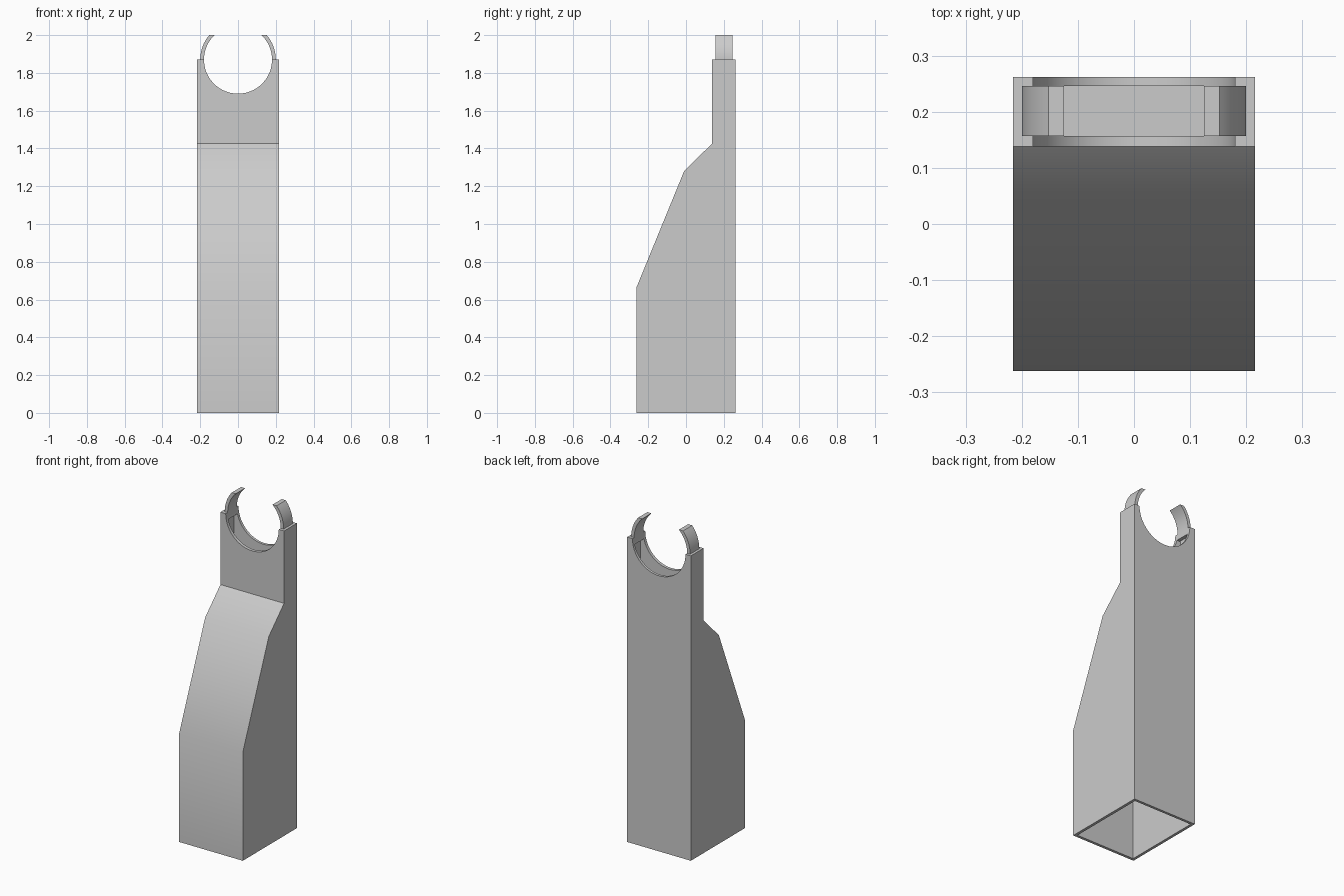
import bpy, bmesh, math
from mathutils import Vector

cube = bpy.data.objects.get("Cube")
if cube:
    bpy.data.objects.remove(cube, do_unlink=True)

HALF_W, WALL = 0.216, 0.017
HOLE_Z, HOLE_R, CLIP_R = 1.87, 0.18, 0.2

grey = bpy.data.materials.new("plain grey")
grey.use_nodes = True
grey.diffuse_color = (0.6, 0.6, 0.6, 1)
grey.node_tree.nodes["Principled BSDF"].inputs["Base Color"].default_value = (0.6, 0.6, 0.6, 1)


def prism(name, points, axis, lo, hi):
    """Extrude a flat outline along x (points are y, z) or y (points are x, z)."""
    bm = bmesh.new()
    place = (lambda a, b: (lo, a, b)) if axis == "x" else (lambda a, b: (a, lo, b))
    face = bm.faces.new([bm.verts.new(place(a, b)) for a, b in points])
    result = bmesh.ops.extrude_face_region(bm, geom=[face])
    moved = [v for v in result["geom"] if isinstance(v, bmesh.types.BMVert)]
    shift = Vector((hi - lo, 0, 0)) if axis == "x" else Vector((0, hi - lo, 0))
    bmesh.ops.translate(bm, verts=moved, vec=shift)
    bmesh.ops.recalc_face_normals(bm, faces=bm.faces)
    mesh = bpy.data.meshes.new(name)
    bm.to_mesh(mesh)
    bm.free()
    mesh.materials.append(grey)
    obj = bpy.data.objects.new(name, mesh)
    bpy.context.collection.objects.link(obj)
    return obj


def select(obj):
    bpy.ops.object.select_all(action="DESELECT")
    obj.select_set(True)
    bpy.context.view_layer.objects.active = obj


def carve(obj, cutter):
    mod = obj.modifiers.new("cut", "BOOLEAN")
    mod.operation, mod.solver, mod.object = "DIFFERENCE", "EXACT", cutter
    select(obj)
    bpy.ops.object.modifier_apply(modifier=mod.name)
    bpy.data.objects.remove(cutter, do_unlink=True)


def arc(radius, start, end, steps):
    return [(radius * math.cos(start + (end - start) * i / steps),
             HOLE_Z + radius * math.sin(start + (end - start) * i / steps))
            for i in range(steps + 1)]


# Tapered body with a narrow neck at the back
body = prism("body", [(-0.262, 0), (-0.262, 0.665), (-0.01, 1.28), (0.138, 1.426),
                      (0.138, HOLE_Z), (0.262, HOLE_Z), (0.262, 0)], "x", -HALF_W, HALF_W)

# Hollow interior, open at the base
inner = HALF_W - WALL
carve(body, prism("base_hollow", [(-0.245, -0.1), (-0.245, 0.661), (0.005, 1.271),
                                  (0.114, 1.38), (0.246, 1.38), (0.246, -0.1)],
                  "x", -inner, inner))

# Slot down into the neck, and the round cradle through it
carve(body, prism("neck_slot", [(0.157, 1.4), (0.157, 2.1), (0.246, 2.1), (0.246, 1.4)],
                  "x", -CLIP_R, CLIP_R))
carve(body, prism("cradle_hole", arc(HOLE_R, 0, math.tau, 96)[:-1], "y", 0, 0.4))

# Curved spring clips, cut level at top and bottom
for side, sign in (("left", 1), ("right", -1)):
    outline = []
    for radius, order in ((CLIP_R, 1), (HOLE_R, -1)):
        low, high = math.asin(-0.04 / radius), math.asin(0.13 / radius)
        outline += arc(radius, low, high, 20)[::order]
    clip = prism(side + "_clip", [(sign * x, z) for x, z in outline], "y", 0.157, 0.246)
    select(clip)
    bpy.ops.object.shade_smooth_by_angle(angle=math.radians(30))

select(body)
bpy.ops.object.shade_smooth_by_angle(angle=math.radians(30))
